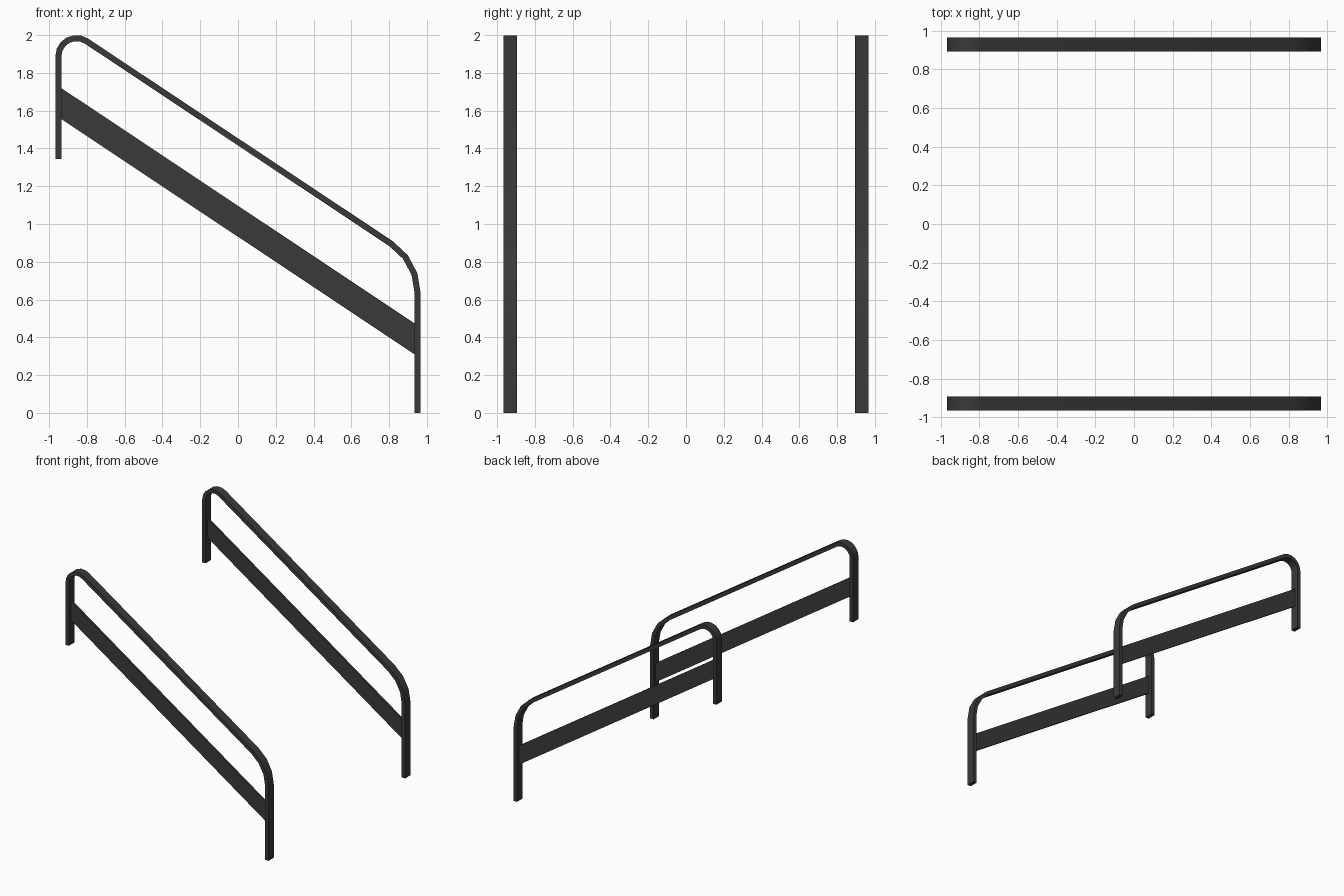
import bpy, bmesh, math

if "Cube" in bpy.data.objects:
    bpy.data.objects.remove(bpy.data.objects["Cube"])

SLOPE = math.atan(0.665)      # pitch of the handrail
HALF_X = 0.967                # outer half length
THICK = 0.032                 # bar thickness in the side profile
BAR_W, PANEL_W = 0.072, 0.018
SIDE_Y = 0.93                 # centre line of each railing

metal = bpy.data.materials.new("dark_metal")
metal.diffuse_color = (0.042, 0.042, 0.042, 1)
metal.use_nodes = True
metal.node_tree.nodes["Principled BSDF"].inputs["Base Color"].default_value = metal.diffuse_color


def strip(name, pairs, width, y):
    """Sweep a rectangular section through (outer, inner) xz point pairs."""
    bm = bmesh.new()
    rings = []
    for o, i in pairs:
        rings.append([bm.verts.new((p[0], y + s * width / 2, p[1]))
                      for p, s in ((o, -1), (o, 1), (i, 1), (i, -1))])
    for a, b in zip(rings, rings[1:]):
        for k in range(4):
            n = (k + 1) % 4
            bm.faces.new((a[k], a[n], b[n], b[k]))
    bm.faces.new(rings[0])
    bm.faces.new(rings[-1][::-1])
    bmesh.ops.recalc_face_normals(bm, faces=bm.faces)
    mesh = bpy.data.meshes.new(name)
    bm.to_mesh(mesh)
    bm.free()
    mesh.materials.append(metal)
    ob = bpy.data.objects.new(name, mesh)
    bpy.context.collection.objects.link(ob)
    return ob


def bend(cx, cz, r, start, end, steps):
    """Outer and inner points round a bend, angles in radians."""
    out = []
    for k in range(steps + 1):
        a = start + (end - start) * k / steps
        c, s = math.cos(a), math.sin(a)
        out.append(((cx + r * c, cz + r * s),
                    (cx + (r - THICK) * c, cz + (r - THICK) * s)))
    return out


# Handrail profile: upper post, tight bend, sloping rail, wide bend, lower post
R1, R2 = 0.112, 0.33
tangent = math.pi / 2 - SLOPE
c1x, c1z = -HALF_X + R1, 2.0 - R1
c2x = HALF_X - R2
# both bends share the sloping tangent line
c2z = (c1z + (R1 - R2) * math.sin(tangent)
       - math.tan(SLOPE) * (c2x + R2 * math.cos(tangent)
                            - c1x - R1 * math.cos(tangent)))
rail = [((-HALF_X, 1.345), (-HALF_X + THICK, 1.345))]
rail += bend(c1x, c1z, R1, math.pi, tangent, 6)
rail += bend(c2x, c2z, R2, tangent, 0, 3)
rail += [((HALF_X, 0), (HALF_X - THICK, 0))]

# Sloping infill panel between the posts
px = HALF_X - THICK
panel = [((-px, 1.719), (-px, 1.555)), ((px, 0.474), (px, 0.31))]

for side, y in (("front", -SIDE_Y), ("back", SIDE_Y)):
    ob = strip(side + "_handrail", rail, BAR_W, y)
    bpy.ops.object.select_all(action='DESELECT')
    ob.select_set(True)
    bpy.context.view_layer.objects.active = ob
    bpy.ops.object.shade_smooth_by_angle(angle=math.radians(30))
    strip(side + "_panel", panel, PANEL_W, y)
